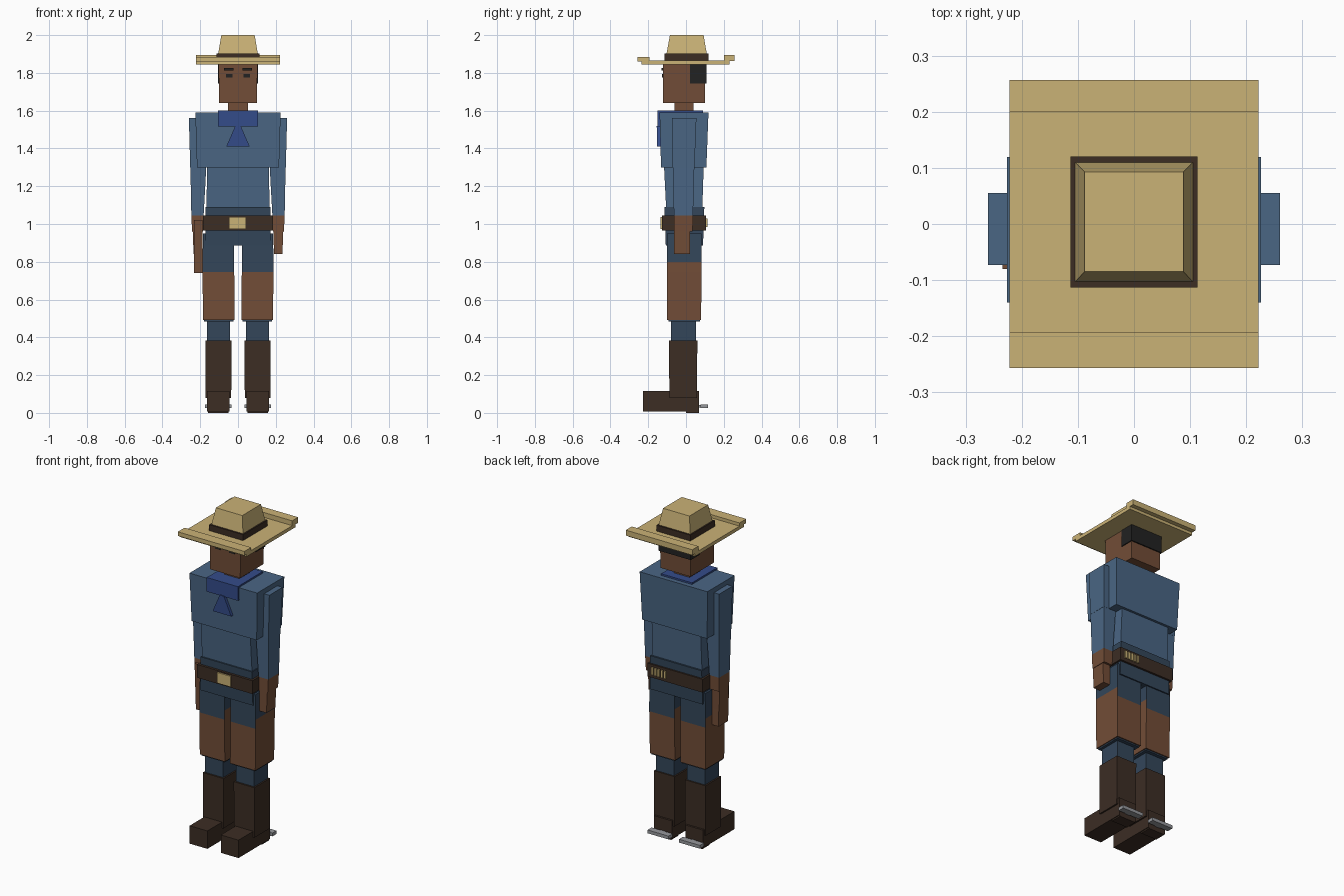
import bpy, bmesh

if "Cube" in bpy.data.objects:
    bpy.data.objects.remove(bpy.data.objects["Cube"])


def lin(c):
    c /= 255
    return c / 12.92 if c <= 0.04045 else ((c + 0.055) / 1.055) ** 2.4


def material(name, r, g, b):
    m = bpy.data.materials.new(name)
    m.diffuse_color = (lin(r), lin(g), lin(b), 1)
    m.use_nodes = True
    m.node_tree.nodes["Principled BSDF"].inputs["Base Color"].default_value = m.diffuse_color
    return m


STRAW = material("straw", 202, 178, 118)
SHIRT = material("shirt_blue", 74, 102, 132)
DENIM = material("dark_denim", 51, 70, 90)
SKIN = material("warm_brown", 114, 77, 55)
LEATHER = material("dark_leather", 60, 45, 36)
SCARF = material("scarf_blue", 52, 76, 138)
BLACK = material("black", 34, 34, 34)
STEEL = material("steel", 150, 152, 156)


def block(name, z0, z1, low, high, mat, alt=None, rule=None):
    """Tapered box: low and high are (x0, x1, y0, y1) rectangles.
    Faces whose normal meets the rule get the alternate material."""
    bm = bmesh.new()
    rings = []
    for z, (x0, x1, y0, y1) in ((z0, low), (z1, high or low)):
        rings.append([bm.verts.new((x, y, z)) for x, y in
                      ((x0, y0), (x1, y0), (x1, y1), (x0, y1))])
    a, b = rings
    bm.faces.new(a[::-1])
    bm.faces.new(b)
    for i in range(4):
        j = (i + 1) % 4
        bm.faces.new((a[i], a[j], b[j], b[i]))
    bm.normal_update()
    mesh = bpy.data.meshes.new(name)
    mesh.materials.append(mat)
    if alt:
        mesh.materials.append(alt)
        for f in bm.faces:
            f.material_index = int(rule(f.normal))
    bm.to_mesh(mesh)
    bm.free()
    ob = bpy.data.objects.new(name, mesh)
    bpy.context.collection.objects.link(ob)
    return ob


def pair(name, z0, z1, low, high, mat, alt=None, rule=None):
    """The same block on the right (+x) and mirrored on the left."""
    def flip(r):
        return (-r[1], -r[0], r[2], r[3]) if r else None
    block("right_" + name, z0, z1, low, high, mat, alt, rule)
    block("left_" + name, z0, z1, flip(low), flip(high), mat, alt, rule)


# Hat: brim with raised front and back lips, band and crown
block("hat_brim", 1.845, 1.866, (-.222, .222, -.235, .23), None, STRAW)
block("hat_front_lip", 1.86, 1.885, (-.222, .222, -.257, -.193), None, STRAW)
block("hat_back_lip", 1.862, 1.895, (-.222, .222, .2, .257), None, STRAW)
block("hat_band", 1.86, 1.902, (-.113, .113, -.113, .12), None, LEATHER)
block("hat_crown", 1.89, 2.0, (-.107, .107, -.105, .112),
      (-.088, .088, -.085, .093), STRAW)

# Head, hair and face
block("head", 1.64, 1.85, (-.1, .1, -.122, .1), (-.103, .103, -.122, .102), SKIN)
block("hair", 1.745, 1.846, (-.107, .107, .02, .108), None, BLACK)
pair("eyebrow", 1.813, 1.826, (.025, .075, -.13, -.121), None, BLACK)
pair("eye", 1.776, 1.794, (.03, .064, -.127, -.121), None, BLACK)
block("neck", 1.57, 1.65, (-.052, .052, -.06, .04), None, SKIN)

# Neckerchief: collar, front flap and hanging tail
block("scarf_collar", 1.58, 1.6, (-.103, .103, -.145, .09), None, SCARF)
block("scarf_flap", 1.515, 1.6, (-.105, .105, -.15, -.13), None, SCARF)
block("scarf_tail", 1.41, 1.52, (-.062, .062, -.153, -.135),
      (-.014, .014, -.155, -.135), SCARF)

# Torso and hips
block("chest", 1.3, 1.59, (-.217, .217, -.132, .108),
      (-.226, .226, -.14, .119), SHIRT)
block("waist", 1.04, 1.32, (-.168, .168, -.103, .085),
      (-.163, .163, -.117, .094), SHIRT)
block("hips", .885, 1.09, (-.174, .174, -.107, .09),
      (-.172, .172, -.114, .097), DENIM)

# Belt, buckle and spare cartridges
block("belt", .965, 1.045, (-.185, .185, -.127, .105), None, LEATHER)
block("belt_buckle", .973, 1.037, (-.047, .043, -.135, -.126), None, STRAW)
for i in range(5):
    x = .058 + i * .021
    block("cartridge_%d" % (i + 1), .985, 1.03, (x, x + .013, .1, .113), None, STRAW)

# Arms and hands
pair("upper_arm", 1.3, 1.56, (.172, .253, -.071, .045),
     (.19, .26, -.073, .055), SHIRT)
pair("forearm", 1.045, 1.3, (.182, .247, -.064, .037),
     (.168, .252, -.07, .044), SHIRT)
pair("wrist", .96, 1.045, (.185, .243, -.064, .035),
     (.182, .247, -.064, .037), SKIN)
pair("hand", .84, .97, (.19, .235, -.064, .02), (.188, .24, -.064, .022), SKIN)

# Holster on the left hip
block("holster", .74, 1.02, (-.232, -.187, -.07, .02),
      (-.234, -.187, -.08, .02), SKIN)

# Legs: denim thigh, leather chaps, denim shin
THIGH = (.02, .188, -.1, .082)
pair("thigh", .8, .95, THIGH, (.02, .185, -.1, .082), DENIM)
pair("chaps_top", .745, .8, THIGH, None, DENIM, SKIN, lambda n: abs(n.x) > .7)
pair("chaps", .492, .745, (.018, .185, -.1, .08), THIGH, SKIN)
pair("knee_lining", .484, .492, (.024, .179, -.092, .073), None, DENIM)
pair("shin", .37, .49, (.043, .163, -.08, .052), None, DENIM)

# Boots with heel and spur
pair("boot_shaft", .08, .382, (.036, .172, -.088, .058),
     (.034, .172, -.09, .06), LEATHER)
pair("boot_foot", .008, .116, (.045, .163, -.228, .07), None, LEATHER)
pair("boot_heel", 0, .05, (.05, .158, 0, .07), None, LEATHER)
pair("spur", .025, .045, (.035, .175, .078, .117), None, STEEL)
pair("spur_strap", .028, .042, (.09, .12, .06, .08), None, STEEL)
